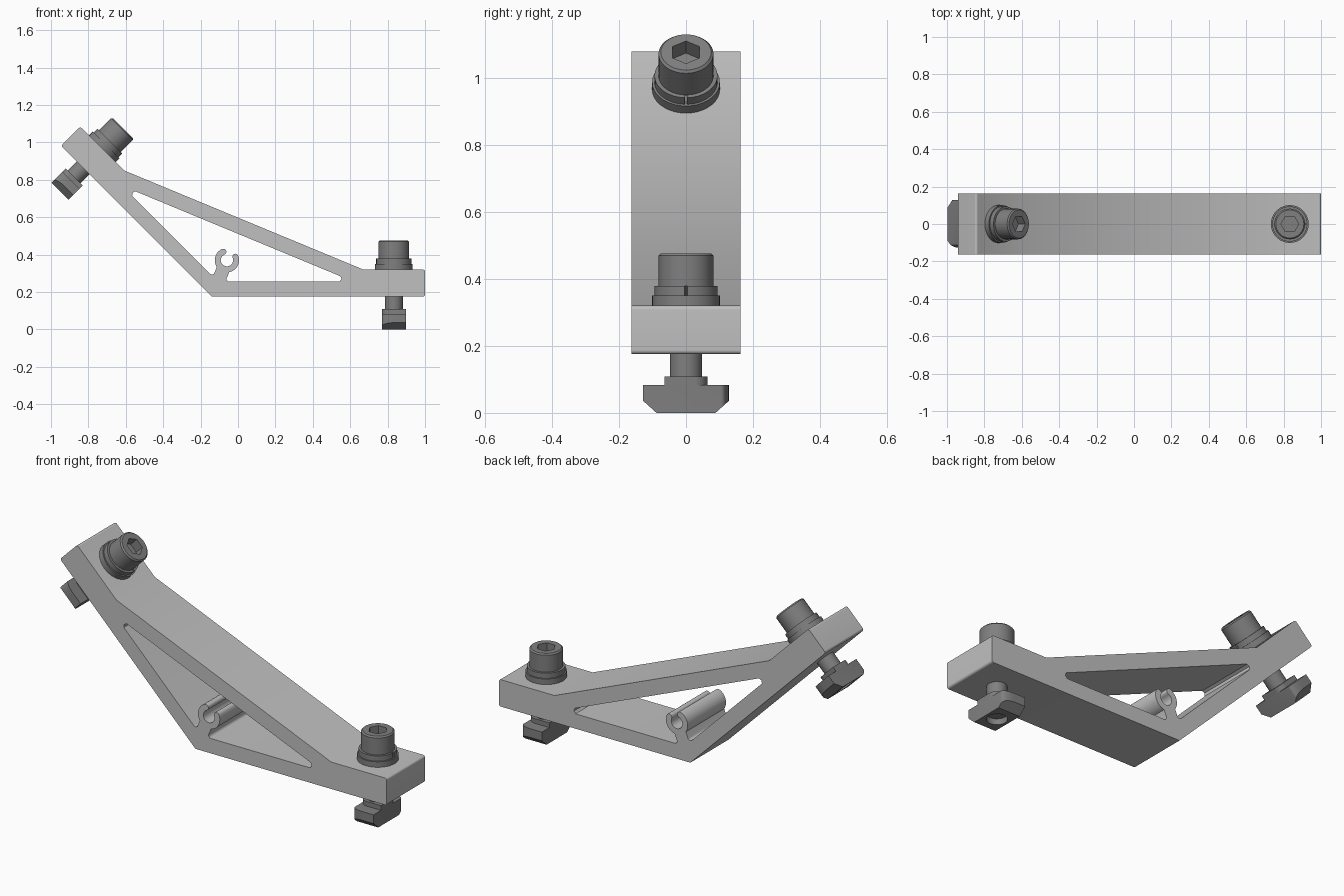
import bpy, bmesh
from math import sin, cos, tan, pi, radians, asin
from mathutils import Vector, Matrix

if "Cube" in bpy.data.objects:
    bpy.data.objects.remove(bpy.data.objects["Cube"], do_unlink=True)


def material(name, value):
    m = bpy.data.materials.new(name)
    m.use_nodes = True
    m.diffuse_color = (value, value, value, 1)
    m.node_tree.nodes["Principled BSDF"].inputs["Base Color"].default_value = (value, value, value, 1)
    return m


LIGHT = material("light grey metal", 0.527)
DARK = material("dark grey steel", 0.216)


def finish(bm, name, mat, matrix):
    bmesh.ops.recalc_face_normals(bm, faces=bm.faces)
    mesh = bpy.data.meshes.new(name)
    bm.to_mesh(mesh)
    bm.free()
    mesh.transform(matrix)
    mesh.materials.append(mat)
    ob = bpy.data.objects.new(name, mesh)
    bpy.context.collection.objects.link(ob)
    bpy.ops.object.select_all(action='DESELECT')
    ob.select_set(True)
    bpy.context.view_layer.objects.active = ob
    bpy.ops.object.shade_smooth_by_angle(angle=radians(30))


def prism(loops, z0, z1):
    """Extrude a flat outline; any further loops are holes."""
    bm = bmesh.new()
    for loop in loops:
        vs = [bm.verts.new((p[0], p[1], z0)) for p in loop]
        for a, b in zip(vs, vs[1:] + vs[:1]):
            bm.edges.new((a, b))
    bmesh.ops.triangle_fill(bm, edges=bm.edges[:], use_beauty=True)
    geo = bmesh.ops.extrude_face_region(bm, geom=bm.faces[:], use_keep_orig=True)
    top = [v for v in geo["geom"] if isinstance(v, bmesh.types.BMVert)]
    bmesh.ops.translate(bm, verts=top, vec=(0, 0, z1 - z0))
    return bm


def lathe(rings, n=36):
    """Stack rings of (radius, z, is_hexagon) and close both ends."""
    bm = bmesh.new()
    stack = []
    for r, z, hexagon in rings:
        ring = []
        for i in range(n):
            a = 2 * pi * i / n
            k = r / cos(a % (pi / 3) - pi / 6) if hexagon else r
            ring.append(bm.verts.new((k * cos(a), k * sin(a), z)))
        stack.append(ring)
    for lo, hi in zip(stack, stack[1:]):
        for i in range(n):
            j = (i + 1) % n
            bm.faces.new((lo[i], lo[j], hi[j], hi[i]))
    bm.faces.new(stack[0][::-1])
    bm.faces.new(stack[-1])
    return bm


def arc(r, a0=0.0, a1=2 * pi, n=36, closed=True):
    count = n if closed else n + 1
    return [(r * cos(a0 + (a1 - a0) * i / n), r * sin(a0 + (a1 - a0) * i / n)) for i in range(count)]


def rounded(points, n=6):
    """Round each (point, radius) corner of an outline."""
    out = []
    for i, (p, r) in enumerate(points):
        if r == 0:
            out.append(p)
            continue
        a = (points[i - 1][0] - p).normalized()
        b = (points[(i + 1) % len(points)][0] - p).normalized()
        half = a.angle(b) / 2
        c = p + (a + b).normalized() * (r / sin(half))
        v0, v1 = p + a * (r / tan(half)) - c, p + b * (r / tan(half)) - c
        out += [c + v0.lerp(v1, k / n).normalized() * r for k in range(n + 1)]
    return out


# Bracket: two equal arms, mirrored about the line that halves the bend
BEND = Vector((-0.14, 0.175))
AXIS = Vector((cos(radians(67.5)), sin(radians(67.5))))
SIDE = Vector((AXIS.y, -AXIS.x))
WALL = 0.08


def mirror(p):
    d = p - BEND
    return BEND + 2 * d.dot(AXIS) * AXIS - d


def symmetric(half):
    return half + [(mirror(p), r) for p, r in reversed(half[1:])]


outer = symmetric([(BEND, 0), (Vector((1, 0.175)), 0.012),
                   (Vector((1, 0.32)), 0.012), (Vector((0.67, 0.32)), 0)])

# Window outline, which also traces the open cable clip on its stem
centre = BEND + AXIS * 0.211
r_in, r_out, stem = 0.033, 0.065, 0.036
mid, cap = (r_in + r_out) / 2, (r_out - r_in) / 2


def radial(a):
    return SIDE * sin(a) - AXIS * cos(a)


tip, root = radians(135), asin(stem / r_out)
half = [(centre + radial(tip * i / 14) * r_in, 0) for i in range(15)]
for i in range(1, 8):
    b = pi * i / 8
    half.append((centre + radial(tip) * (mid - cap * cos(b)) + radial(tip + pi / 2) * cap * sin(b), 0))
half += [(centre + radial(tip + (root - tip) * i / 12) * r_out, 0) for i in range(13)]
floor = BEND.y + WALL
inner_x = BEND.x + WALL * tan(radians(22.5))
half += [(Vector((inner_x + stem / SIDE.x, floor)), 0.014), (Vector((0.618, floor)), 0.016)]
window = symmetric(half)

finish(prism([rounded(outer), rounded(window)], -0.163, 0.163), "bracket", LIGHT,
       Matrix.Rotation(pi / 2, 4, 'X'))


def turned_corners(w, l, dx, dy):
    """Rectangle with two opposite corners rounded by quarter ellipses."""
    q = []
    for i in range(9):
        a = pi / 2 * i / 8
        q.append((w - dx + dx * cos(a), l - dy + dy * sin(a)))
    side = [(w, -l)] + q
    return side + [(-x, -y) for x, y in side]


def fastener(side, matrix):
    # Socket head screw
    finish(lathe([(0.048, -0.29, False), (0.048, 0.058, False), (0.082, 0.058, False),
                  (0.082, 0.149, False), (0.075, 0.156, False), (0.041, 0.156, True),
                  (0.041, 0.105, True)]), side + "_screw", DARK, matrix)
    # Flat washer and split spring washer
    finish(prism([arc(0.101), arc(0.05)], 0, 0.03), side + "_flat_washer", DARK, matrix)
    gap = 0.04
    ring = arc(0.094, gap, 2 * pi - gap, closed=False) + arc(0.05, 2 * pi - gap, gap, closed=False)
    finish(prism([ring], 0.03, 0.058), side + "_spring_washer", DARK, matrix)
    # Slot nut: chamfered body below a narrower collar
    hole = arc(0.05)
    body = prism([turned_corners(0.064, 0.128, 0.064, 0.023), hole], -0.32, -0.237)
    for s in (-1, 1):
        bmesh.ops.bisect_plane(body, geom=body.verts[:] + body.edges[:] + body.faces[:],
                               plane_co=(0, s * 0.128, -0.284), plane_no=(0, s * 0.036, -0.04),
                               clear_outer=True)
        bmesh.ops.holes_fill(body, edges=[e for e in body.edges if e.is_boundary], sides=0)
    finish(body, side + "_nut_body", DARK, matrix)
    finish(prism([turned_corners(0.064, 0.064, 0.04, 0.04), hole], -0.237, -0.212),
           side + "_nut_collar", DARK, matrix)


# One fastener through each arm
seat = Vector((0.833, 0.32))
far = mirror(seat)
fastener("left", Matrix.Translation((seat.x, 0, seat.y)))
fastener("right", Matrix.Translation((far.x, 0, far.y)) @ Matrix.Rotation(pi / 4, 4, 'Y'))
